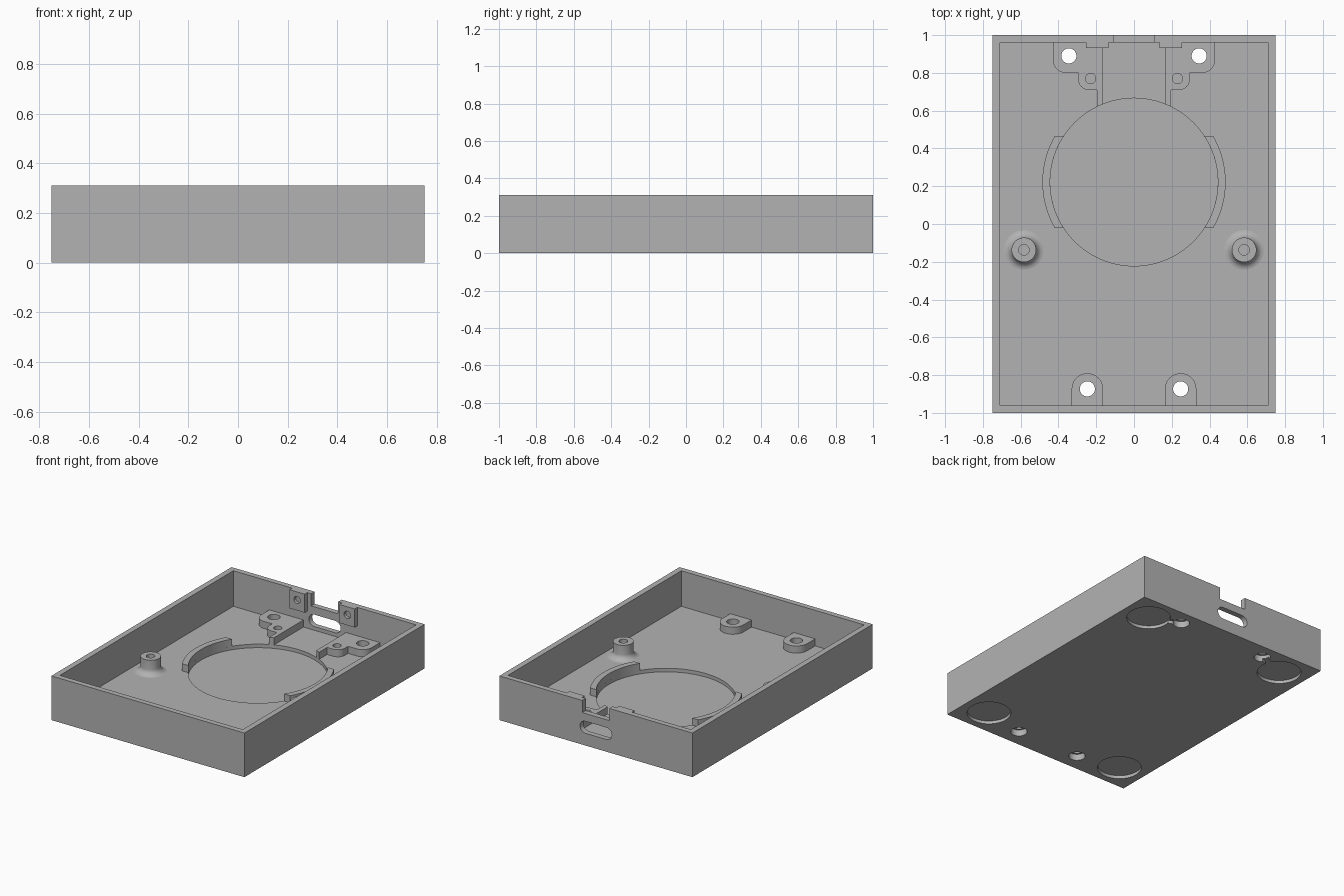
import bpy, bmesh, math
from mathutils import Matrix

if "Cube" in bpy.data.objects:
    bpy.data.objects.remove(bpy.data.objects["Cube"])

FLOOR, TOP, BOSS = 0.06, 0.31, 0.11
WELL_R, WELL_Y = 0.444, 0.222

grey = bpy.data.materials.new("plain grey")
grey.diffuse_color = (0.45, 0.45, 0.45, 1)
grey.use_nodes = True
grey.node_tree.nodes["Principled BSDF"].inputs["Base Color"].default_value = grey.diffuse_color


def finish(name, bm):
    bmesh.ops.recalc_face_normals(bm, faces=bm.faces)
    me = bpy.data.meshes.new(name)
    bm.to_mesh(me)
    bm.free()
    me.materials.append(grey)
    ob = bpy.data.objects.new(name, me)
    bpy.context.collection.objects.link(ob)
    return ob


def prism(name, pts, z0, z1, along_y=False):
    """Extrude an outline upward, or along y when it is drawn in x and z."""
    bm = bmesh.new()
    place = (lambda a, b, d: (a, d, b)) if along_y else (lambda a, b, d: (a, b, d))
    low = [bm.verts.new(place(a, b, z0)) for a, b in pts]
    high = [bm.verts.new(place(a, b, z1)) for a, b in pts]
    n = len(pts)
    bm.faces.new(low)
    bm.faces.new(high)
    for i in range(n):
        j = (i + 1) % n
        bm.faces.new((low[i], low[j], high[j], high[i]))
    return finish(name, bm)


def rect(x0, x1, y0, y1):
    return [(x0, y0), (x1, y0), (x1, y1), (x0, y1)]


def arc(cx, cy, r, a0, a1, n=10):
    return [(cx + r * math.cos(math.radians(a0 + (a1 - a0) * i / n)),
             cy + r * math.sin(math.radians(a0 + (a1 - a0) * i / n))) for i in range(n + 1)]


def disc(cx, cy, r, n=40):
    return arc(cx, cy, r, 0, 360, n)[:-1]


def cut(target, *cutters):
    for c in cutters:
        m = target.modifiers.new("cut", 'BOOLEAN')
        m.operation, m.solver, m.object = 'DIFFERENCE', 'EXACT', c
        bpy.context.view_layer.objects.active = target
        bpy.ops.object.modifier_apply(modifier=m.name)
        bpy.data.objects.remove(c)


def smooth(ob):
    bpy.ops.object.select_all(action='DESELECT')
    ob.select_set(True)
    bpy.context.view_layer.objects.active = ob
    bpy.ops.object.shade_smooth_by_angle(angle=math.radians(30))


def hole(x, y, r, z0, z1):
    return prism("cutter", disc(x, y, r), z0, z1)


# Open tray with the round well in its floor
tray = prism("tray", rect(-0.75, 0.75, -1, 1), 0, TOP)
cut(tray, prism("cutter", rect(-0.71, 0.71, -0.962, 0.962), FLOOR, 0.5))
cut(tray, prism("cutter", disc(0, WELL_Y, WELL_R, 96), 0.035, 0.2))

# Rear wall: rounded cable slot and open notch above it
slot = arc(0.082, 0.128, 0.042, -90, 90) + arc(-0.082, 0.128, 0.042, 90, 270)
cut(tray, prism("cutter", slot, 0.9, 1.1, True))
cut(tray, prism("cutter", rect(-0.105, 0.105, 0.225, 0.5), 0.9, 1.1, True))

parts = [tray]
for s, side in ((-1, "left"), (1, "right")):
    # Foot recesses and stepped screw holes through the base
    for y in (-0.81, 0.81):
        cut(tray, hole(s * 0.555, y, 0.143, -0.1, 0.022))
    for x, y in ((0.345, 0.89), (0.247, -0.873)):
        cut(tray, hole(s * x, y, 0.054, -0.1, 0.045), hole(s * x, y, 0.04, -0.1, 0.2))
    # Short groove from the rear foot recess to the screw hole
    groove = [(s * 0.345, 0.915), (s * 0.345, 0.865), (s * 0.5, 0.805), (s * 0.5, 0.855)]
    cut(tray, prism("cutter", groove, -0.1, 0.022))

    # Rear stepped mounting plate with a rib reaching the well
    outline = ([(-0.165, 0.962), (-0.43, 0.962)] + arc(-0.36, 0.87, 0.07, 180, 270)
               + [(-0.295, 0.80)] + arc(-0.24, 0.765, 0.055, 180, 270)
               + [(-0.195, 0.71), (-0.195, 0.55), (-0.165, 0.55)])
    plate = prism(side + "_rear_mount", [(-s * x, y) for x, y in outline], FLOOR, BOSS)
    cut(plate, prism("cutter", disc(0, WELL_Y, WELL_R, 96), 0, 0.3),
        hole(s * 0.345, 0.89, 0.04, 0, 0.3), hole(s * 0.23, 0.77, 0.027, 0.07, 0.3))

    # Front round-ended screw boss
    end = [(s * 0.247 - 0.083, -0.962), (s * 0.247 + 0.083, -0.962)]
    boss = prism(side + "_front_boss", end + arc(s * 0.247, -0.873, 0.083, 0, 180, 20), FLOOR, BOSS)
    cut(boss, hole(s * 0.247, -0.873, 0.04, 0, 0.3))

    # Curved rim beside the well
    a_in = math.degrees(math.asin(0.243 / WELL_R))
    a_out = math.degrees(math.asin(0.243 / 0.485))
    ring = (arc(0, WELL_Y, WELL_R, -a_in, a_in, 24) + arc(0, WELL_Y, 0.485, a_out, -a_out, 24))
    rim = prism(side + "_well_rim", [(s * x, y) for x, y in ring], FLOOR, BOSS)

    # Drilled block beside the notch
    block = prism(side + "_notch_block", rect(*sorted((s * 0.135, s * 0.253)), 0.18, TOP),
                  0.933, 0.962, True)
    cut(block, prism("cutter", disc(s * 0.195, 0.253, 0.025), 0.9, 0.955, True))

    # Hollow standoff with a flared foot
    flare = [(0.105 - x, FLOOR + z) for x, z in
             ((0, 0), (0.012, 0.002), (0.022, 0.008), (0.032, 0.018), (0.038, 0.028), (0.04, 0.04))]
    profile = flare + [(0.065, 0.165), (0.028, 0.165), (0.028, 0.08), (0, 0.08)]
    bm = bmesh.new()
    vs = [bm.verts.new((r, 0, z)) for r, z in profile]
    es = [bm.edges.new(p) for p in zip(vs, vs[1:])]
    bmesh.ops.spin(bm, geom=vs + es, axis=(0, 0, 1), cent=(0, 0, 0),
                   angle=2 * math.pi, steps=40)
    bmesh.ops.remove_doubles(bm, verts=bm.verts, dist=1e-4)
    bmesh.ops.transform(bm, matrix=Matrix.Translation((s * 0.583, -0.137, 0)), verts=bm.verts)
    standoff = finish(side + "_standoff", bm)
    parts += [plate, boss, rim, block, standoff]

for ob in parts:
    smooth(ob)
